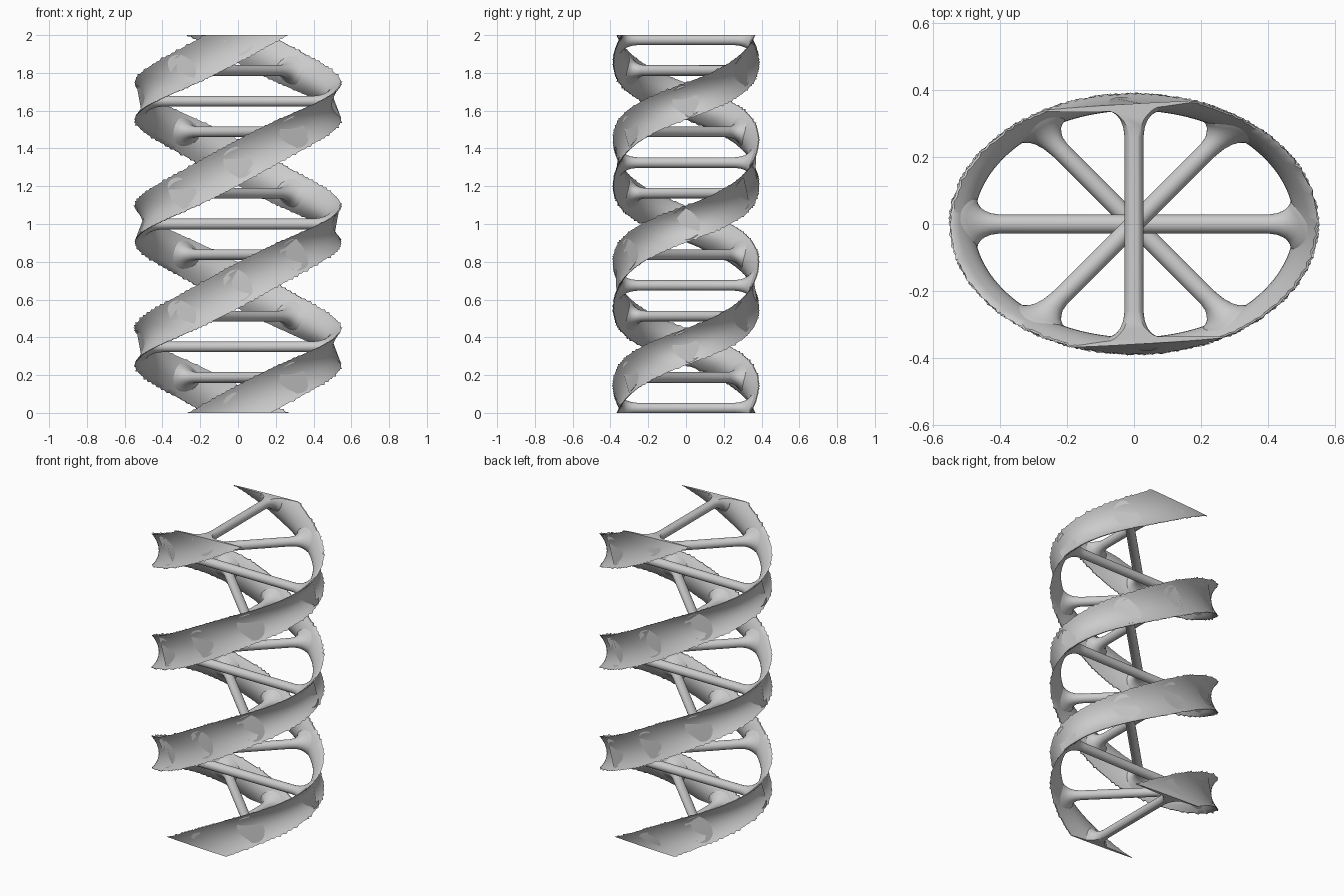
import bpy, bmesh, math, random
from mathutils import Vector

if "Cube" in bpy.data.objects:
    bpy.data.objects.remove(bpy.data.objects["Cube"])

random.seed(4)
A, B = 0.548, 0.388          # outer ellipse half axes
PITCH, HEIGHT = 1.3, 2.0
RUNG_R = 0.028


def ell(theta):
    """Outer radius of the ellipse at a true polar angle."""
    return 1 / math.hypot(math.cos(theta) / A, math.sin(theta) / B)


def half_height(theta):
    return 0.108 - 0.012 * math.cos(2 * theta)


def outer(v):
    return 0.92 + 0.075 * v * v


def inner(v):
    return 0.87 + 0.112 * v * v


def trim(bm):
    """Cut flat at the bottom and top planes and close the cuts."""
    for z, n in ((0, (0, 0, -1)), (HEIGHT, (0, 0, 1))):
        geom = bm.verts[:] + bm.edges[:] + bm.faces[:]
        cut = bmesh.ops.bisect_plane(bm, geom=geom, plane_co=(0, 0, z),
                                     plane_no=n, clear_outer=True)["geom_cut"]
        edges = [e for e in cut if isinstance(e, bmesh.types.BMEdge)]
        if edges:
            bmesh.ops.holes_fill(bm, edges=edges, sides=0)


def finish(name, bm):
    trim(bm)
    bmesh.ops.recalc_face_normals(bm, faces=bm.faces[:])
    me = bpy.data.meshes.new(name)
    bm.to_mesh(me)
    bm.free()
    ob = bpy.data.objects.new(name, me)
    bpy.context.collection.objects.link(ob)
    bpy.context.view_layer.objects.active = ob
    ob.select_set(True)
    bpy.ops.object.shade_smooth_by_angle(angle=math.radians(40))
    ob.select_set(False)


def skin(bm, rings):
    for a, b in zip(rings, rings[1:]):
        n = len(a)
        for i in range(n):
            bm.faces.new((a[i], a[(i + 1) % n], b[(i + 1) % n], b[i]))
    bm.faces.new(rings[0])
    bm.faces.new(rings[-1][::-1])


def strand(name, phase):
    """Helical ribbon with a crescent section and a ragged rim."""
    bm = bmesh.new()
    rings, steps, n = [], 380, 12
    vs = [-1 + 2 * i / n for i in range(n + 1)]
    section = [(v, outer(v)) for v in vs] + [(v, inner(v)) for v in reversed(vs)]
    for k in range(steps + 1):
        zc = -0.25 + 2.5 * k / steps
        th = (zc - 1) / PITCH * math.tau + phase
        h, r = half_height(th), ell(th)
        tooth = {1: random.uniform(0, 0.016) * (k % 2),
                 -1: random.uniform(0, 0.016) * (k % 2)}
        ring = []
        for v, s in section:
            t = tooth[1 if v > 0 else -1] if abs(v) == 1 else 0
            rad = r * (s + t)
            ring.append(bm.verts.new((rad * math.cos(th), rad * math.sin(th),
                                      zc + v * (h + 0.5 * t))))
        rings.append(ring)
    skin(bm, rings)
    finish(name, bm)


def rung(name, k):
    """Cross bar whose ends flare into the inner face of both strands."""
    zc, th = 1 + k * PITCH / 8, k * math.pi / 4
    d = Vector((math.cos(th), math.sin(th), 0))
    side = Vector((-d.y, d.x, 0))
    reach = 0.87 * ell(th)
    # gap to the strand surface, bar radius
    flare = [(-0.012, 0.085), (0.0, 0.075), (0.006, 0.062), (0.016, 0.05),
             (0.030, 0.040), (0.050, 0.032), (0.08, RUNG_R)]

    def ring(sign, gap, rad):
        out = []
        for i in range(24):
            a = math.tau * i / 24
            lat, dz = rad * math.cos(a), rad * math.sin(a)
            p = d * sign * (reach - gap) + side * lat
            if gap < 0.07:
                ang = math.atan2(p.y, p.x)
                base = th + (0 if sign > 0 else math.pi)
                dth = (ang - base + math.pi) % math.tau - math.pi
                v = (dz - dth / math.tau * PITCH) / half_height(ang)
                target = inner(max(-1, min(1, v))) * ell(ang) - gap
                along = math.sqrt(max(target ** 2 - lat ** 2, 0))
                w = min(1, (0.08 - gap) / 0.05)
                p = d * sign * (along * w + (reach - gap) * (1 - w)) + side * lat
            out.append(bm.verts.new((p.x, p.y, zc + dz)))
        return out

    bm = bmesh.new()
    rings = [ring(-1, g, r) for g, r in flare]
    rings += [ring(1, g, r) for g, r in reversed(flare)]
    skin(bm, rings)
    finish(name, bm)


# two opposite ribbons
strand("strand_a", 0)
strand("strand_b", math.pi)

# cross bars every eighth of a turn
for k in range(-6, 7):
    rung(f"rung_{k + 7:02d}", k)
